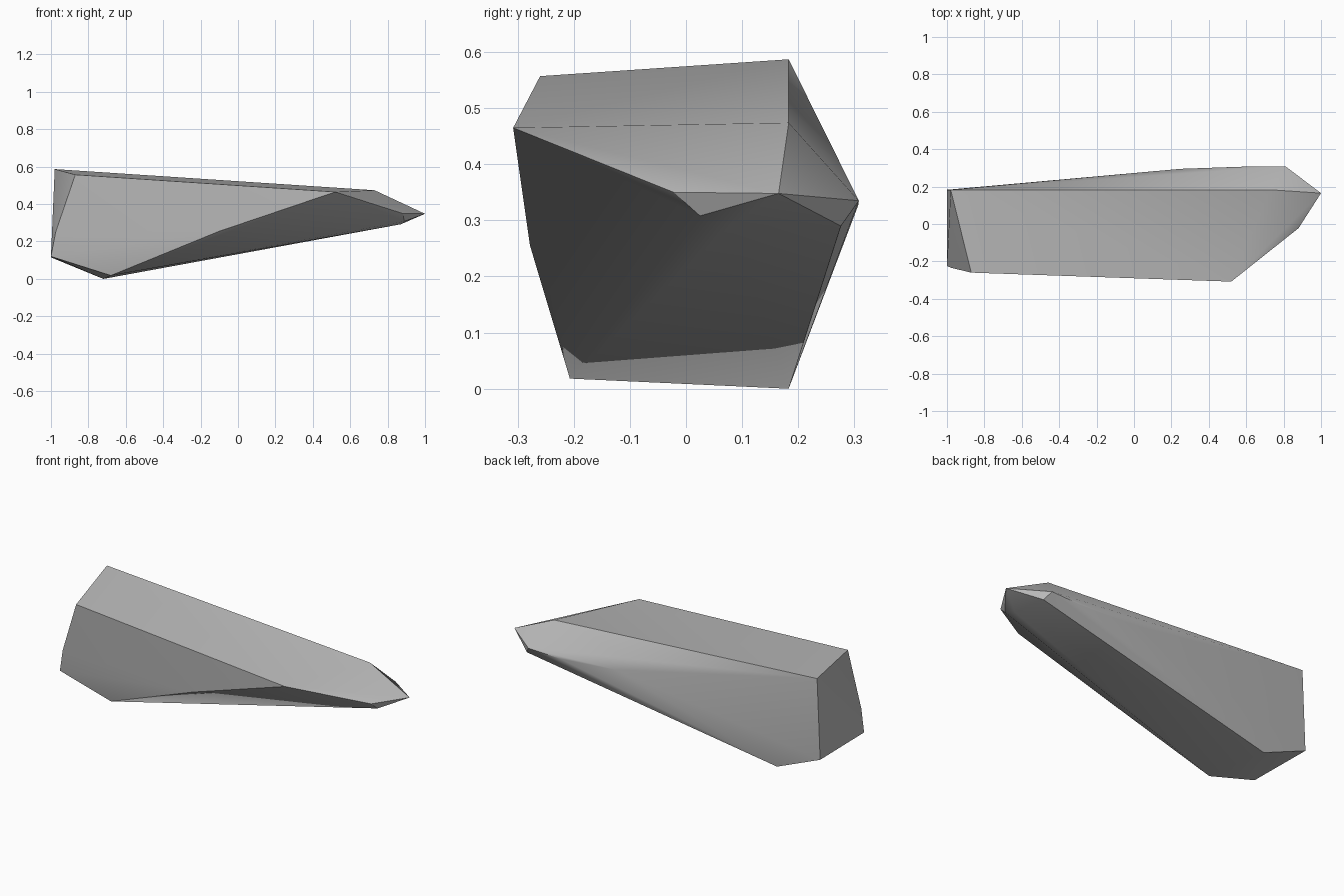
import bpy
import bmesh
import math

cube = bpy.data.objects.get("Cube")
if cube:
    bpy.data.objects.remove(cube, do_unlink=True)

# Stone colour
stone = bpy.data.materials.new("grey_stone")
stone.use_nodes = True
colour = (0.5, 0.5, 0.5, 1)
stone.diffuse_color = colour
stone.node_tree.nodes["Principled BSDF"].inputs["Base Color"].default_value = colour

# Corners of the faceted shard, grouped by region
blunt_end = [(-0.98, 0.183, 0.587), (-0.87, -0.26, 0.557), (-0.975, -0.235, 0.25),
             (-1, -0.225, 0.12), (-1, 0.183, 0.115)]
keel = [(-0.72, 0.183, 0.0), (-0.68, -0.207, 0.018)]
front_ridge = [(-0.1, -0.278, 0.255), (0.52, -0.308, 0.465)]
back_ridge = [(0.25, 0.295, 0.352), (0.6, 0.307, 0.327), (0.81, 0.308, 0.335)]
pointed_end = [(0.73, 0.183, 0.474), (1, 0.165, 0.348), (0.88, -0.022, 0.35),
               (0.89, 0.025, 0.308), (0.87, 0.08, 0.292), (0.84, 0.276, 0.29)]

# Wrap the corners in a closed faceted skin
bm = bmesh.new()
for corner in blunt_end + keel + front_ridge + back_ridge + pointed_end:
    bm.verts.new(corner)
bmesh.ops.convex_hull(bm, input=bm.verts)
bmesh.ops.dissolve_limit(bm, angle_limit=math.radians(1),
                         verts=bm.verts, edges=bm.edges)
bmesh.ops.recalc_face_normals(bm, faces=bm.faces)
mesh = bpy.data.meshes.new("rock_shard")
bm.to_mesh(mesh)
bm.free()
mesh.materials.append(stone)

shard = bpy.data.objects.new("rock_shard", mesh)
bpy.context.collection.objects.link(shard)

# Soft shading across gentle bends, crisp main edges
bpy.ops.object.select_all(action="DESELECT")
shard.select_set(True)
bpy.context.view_layer.objects.active = shard
bpy.ops.object.shade_smooth_by_angle(angle=math.radians(30))
